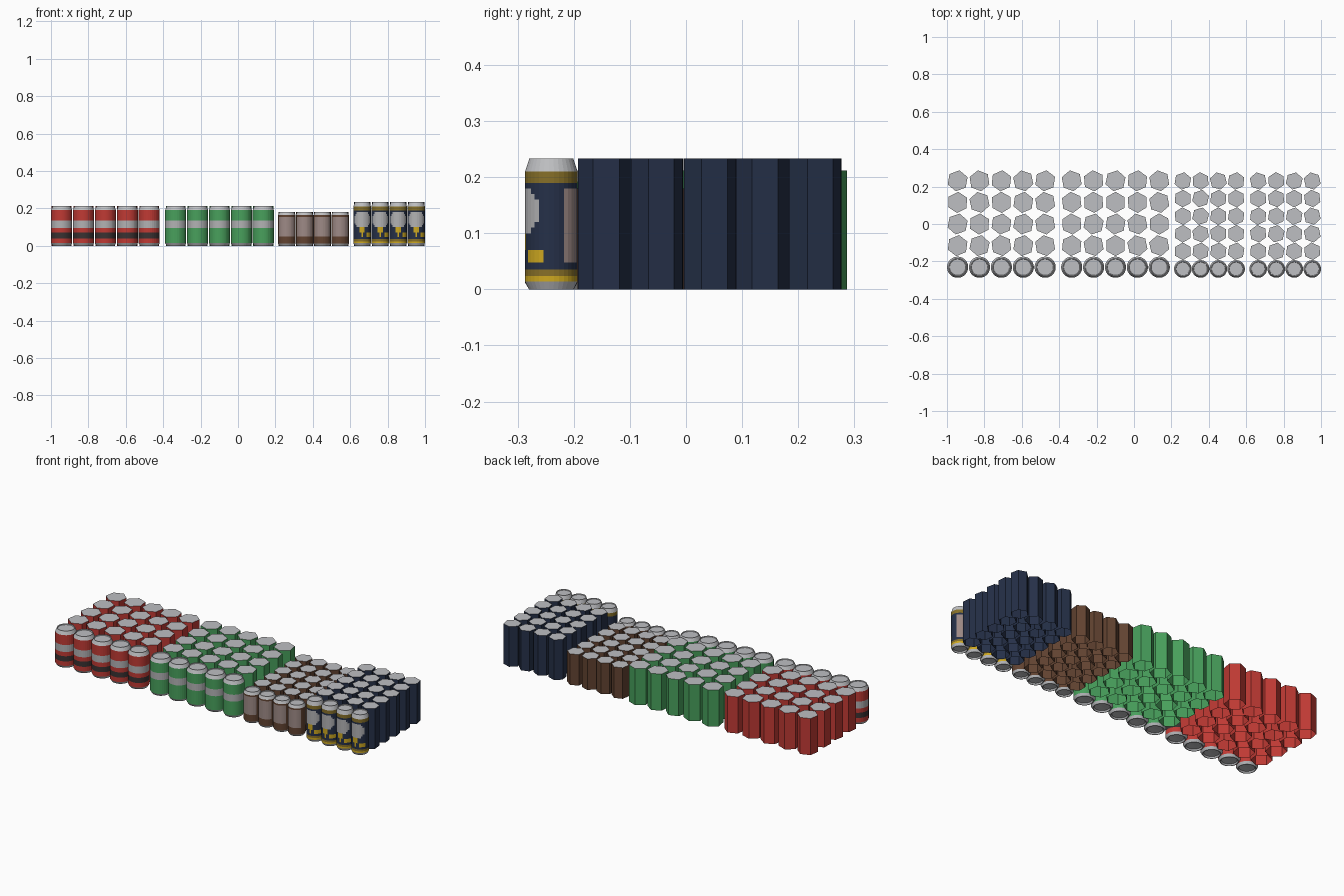
import bpy, bmesh, math, random

if "Cube" in bpy.data.objects:
    bpy.data.objects.remove(bpy.data.objects["Cube"])
random.seed(4)

def mat(name, r, g, b):
    m = bpy.data.materials.new(name)
    lin = [c / 12.92 if c < 0.04 else ((c + 0.055) / 1.055) ** 2.4
           for c in (r / 255, g / 255, b / 255)]
    m.diffuse_color = (*lin, 1)
    m.use_nodes = True
    m.node_tree.nodes["Principled BSDF"].inputs["Base Color"].default_value = m.diffuse_color
    return m

MATS = [mat("silver", 190, 191, 194), mat("red", 192, 58, 52), mat("green", 72, 160, 92),
        mat("brown", 98, 67, 49), mat("navy", 37, 48, 72), mat("gold", 205, 168, 32),
        mat("dark gold", 135, 112, 40), mat("mauve grey", 158, 138, 134),
        mat("charcoal", 58, 50, 50), mat("label grey", 178, 178, 180)]
(SILVER, RED, GREEN, BROWN, NAVY, GOLD, DKGOLD, MAUVE, CHAR, GREY) = range(10)

def finish(bm, name):
    me = bpy.data.meshes.new(name)
    bm.to_mesh(me)
    bm.free()
    for m in MATS:
        me.materials.append(m)
    return me

def place(me, name, x, y, rot=0):
    ob = bpy.data.objects.new(name, me)
    ob.location = (x, y, 0)
    ob.rotation_euler[2] = rot
    bpy.context.collection.objects.link(ob)

def detailed_can(name, r, h, rows, colour, n=32):
    """Turned can; body faces coloured by height and angle from the front."""
    body = [(r, z) for z in rows]
    prof = ([(0, .010), (r * .7, .008), (r * .78, 0), (r * .85, 0)] + body +
            [(r * .84, h), (r * .79, h), (r * .76, h - .005), (0, h - .005)])
    first, last = 4, 3 + len(body)
    bm = bmesh.new()
    rings = []
    for pr, z in prof:
        if pr == 0:
            rings.append([bm.verts.new((0, 0, z))] * n)
        else:
            rings.append([bm.verts.new((pr * math.sin(2 * math.pi * (i - .5) / n),
                                        -pr * math.cos(2 * math.pi * (i - .5) / n), z))
                          for i in range(n)])
    for k in range(len(prof) - 1):
        a, b = rings[k], rings[k + 1]
        for i in range(n):
            j = (i + 1) % n
            f = bm.faces.new(list(dict.fromkeys((a[i], a[j], b[j], b[i]))))
            if first <= k < last:
                phi = 360 * i / n
                phi = phi - 360 if phi > 180 else phi
                f.material_index = colour((prof[k][1] + prof[k + 1][1]) / 2, phi)
    return finish(bm, name)

def simple_can(name, r, h, col):
    """Open-bottomed hexagonal tube with a silver lid."""
    bm = bmesh.new()
    a, b = [[bm.verts.new((r * math.sin(i * math.pi / 3), r * math.cos(i * math.pi / 3), z))
             for i in range(6)] for z in (0, h)]
    for i in range(6):
        j = (i + 1) % 6
        bm.faces.new((a[j], a[i], b[i], b[j])).material_index = col
    bm.faces.new(b[::-1]).material_index = SILVER
    return finish(bm, name)

# label rules
def red_label(z, phi):
    if .04 < z < .07:
        return CHAR
    return GREY if .095 < z < .135 else RED

def green_label(z, phi):
    return GREY if .095 < z < .135 else GREEN

def brown_label(z, phi):
    if .05 < z < .155 and (abs(phi) < 62 or 118 < abs(phi) < 165):
        return MAUVE
    return BROWN

def navy_label(z, phi):
    if z < .024 or z > .2:
        return GOLD
    if z < .035 or z > .19:
        return DKGOLD
    if (phi / 62) ** 2 + ((z - .14) / .042) ** 2 < 1:
        return GREY
    if (.045 < z < .07 and 28 < phi < 68) or (.05 < z < .1 and abs(phi) < 300 * (z - .03)):
        return GOLD
    if .048 < z < .18 and 115 < phi < 163:
        return MAUVE
    return NAVY

tall = [.014, .04, .07, .095, .135, .192]
navy_rows = [.014, .024, .035, .048] + [.06 + .01 * i for i in range(14)] + [.21]

# name, radius, height, first x, pitch x, columns, first y, pitch y, rows behind
groups = [
    ("red", .0565, .212, -.943, .117, 5, -.231, .1155, 4, RED, red_label, tall),
    ("green", .0565, .212, -.333, .117, 5, -.231, .1155, 4, GREEN, green_label, tall),
    ("brown", .047, .18, .261, .095, 4, -.240, .094, 5, BROWN, brown_label,
     [.012, .05, .155, .164]),
    ("navy", .047, .233, .664, .0963, 4, -.240, .094, 5, NAVY, navy_label, navy_rows)]

for name, r, h, x0, px, cols, y0, py, back, col, label, rows in groups:
    front_mesh = detailed_can(name + "_front_can", r, h, rows, label)
    back_mesh = simple_can(name + "_back_can", r, h, col)
    for c in range(cols):
        place(front_mesh, f"{name}_front_can_{c}", x0 + c * px, y0)
        for k in range(1, back + 1):
            place(back_mesh, f"{name}_back_can_{c}_{k}", x0 + c * px, y0 + k * py,
                  math.radians(random.uniform(-14, 14)))
